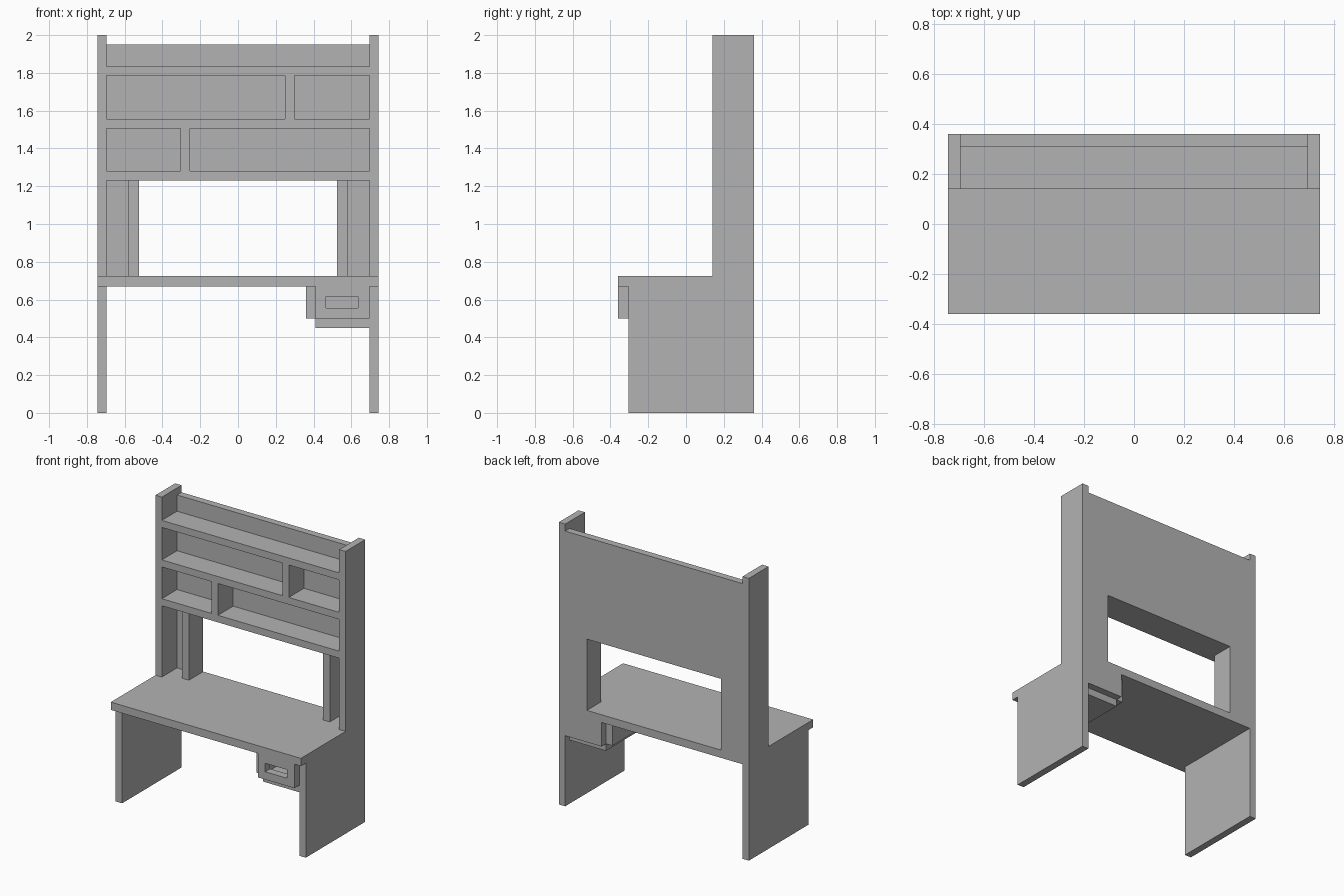
import bpy
import bmesh
from mathutils import Vector

cube = bpy.data.objects.get("Cube")
if cube:
    bpy.data.objects.remove(cube, do_unlink=True)

grey = bpy.data.materials.new("plain_grey")
grey.use_nodes = True
grey.diffuse_color = (0.45, 0.45, 0.45, 1)
bsdf = next(n for n in grey.node_tree.nodes if n.type == 'BSDF_PRINCIPLED')
bsdf.inputs["Base Color"].default_value = grey.diffuse_color


def box(name, x, y, z):
    """Flat board spanning the given (low, high) ranges."""
    low, high = (Vector(c) for c in zip(x, y, z))
    bm = bmesh.new()
    bmesh.ops.create_cube(bm, size=1)
    for v in bm.verts:
        v.co = (low + high) / 2 + v.co * (high - low)
    mesh = bpy.data.meshes.new(name)
    bm.to_mesh(mesh)
    bm.free()
    mesh.materials.append(grey)
    obj = bpy.data.objects.new(name, mesh)
    bpy.context.collection.objects.link(obj)
    return obj


def pair(name, x, y, z):
    """The same board on both sides."""
    box("left_" + name, x, y, z)
    box("right_" + name, (-x[1], -x[0]), y, z)


OUT, IN = 0.745, 0.695           # side panel faces
FRONT, LEG, BACK = -0.36, -0.305, 0.36
HUTCH, PANEL = 0.14, 0.31        # hutch front, back panel front
UNDER, DESK = 0.67, 0.725        # desktop underside and top
SHELVES = ((1.23, 1.28), (1.505, 1.555), (1.785, 1.835))

# Desk and sides
box("desktop", (-OUT, OUT), (FRONT, BACK), (UNDER, DESK))
pair("leg_panel", (IN, OUT), (LEG, BACK), (0, UNDER))
pair("upright", (IN, OUT), (HUTCH, BACK), (DESK, 2))

# Back panel around the opening, with the opening's posts
box("back_panel", (-IN, IN), (PANEL, BACK), (SHELVES[0][0], 1.95))
pair("back_strip", (0.58, IN), (PANEL, BACK), (DESK, SHELVES[0][0]))
pair("opening_post", (0.525, 0.58), (0.20, BACK), (DESK, SHELVES[0][0]))

# Shelves and their dividers
for label, z in zip(("lower", "middle", "upper"), SHELVES):
    box(label + "_shelf", (-IN, IN), (HUTCH, PANEL), z)
box("lower_divider", (-0.305, -0.255), (HUTCH, PANEL), (SHELVES[0][1], SHELVES[1][0]))
box("upper_divider", (0.25, 0.30), (HUTCH, PANEL), (SHELVES[1][1], SHELVES[2][0]))

# Drawer box under the desktop
D0, D1, FLOOR = 0.41, 0.695, 0.5
box("drawer_side", (0.36, D0), (LEG, PANEL), (FLOOR, UNDER))
box("drawer_bottom", (D0, D1), (LEG, PANEL), (0.45, FLOOR))
box("drawer_back", (D0, D1), (PANEL, BACK), (FLOOR, UNDER))

# Drawer front with a hand slot
H0, H1, HZ0, HZ1 = 0.465, 0.635, 0.555, 0.615
y = (FRONT, LEG)
box("drawer_front_lower", (D0, D1), y, (FLOOR, HZ0))
box("drawer_front_upper", (D0, D1), y, (HZ1, UNDER))
box("drawer_front_inner", (D0, H0), y, (HZ0, HZ1))
box("drawer_front_outer", (H1, D1), y, (HZ0, HZ1))
